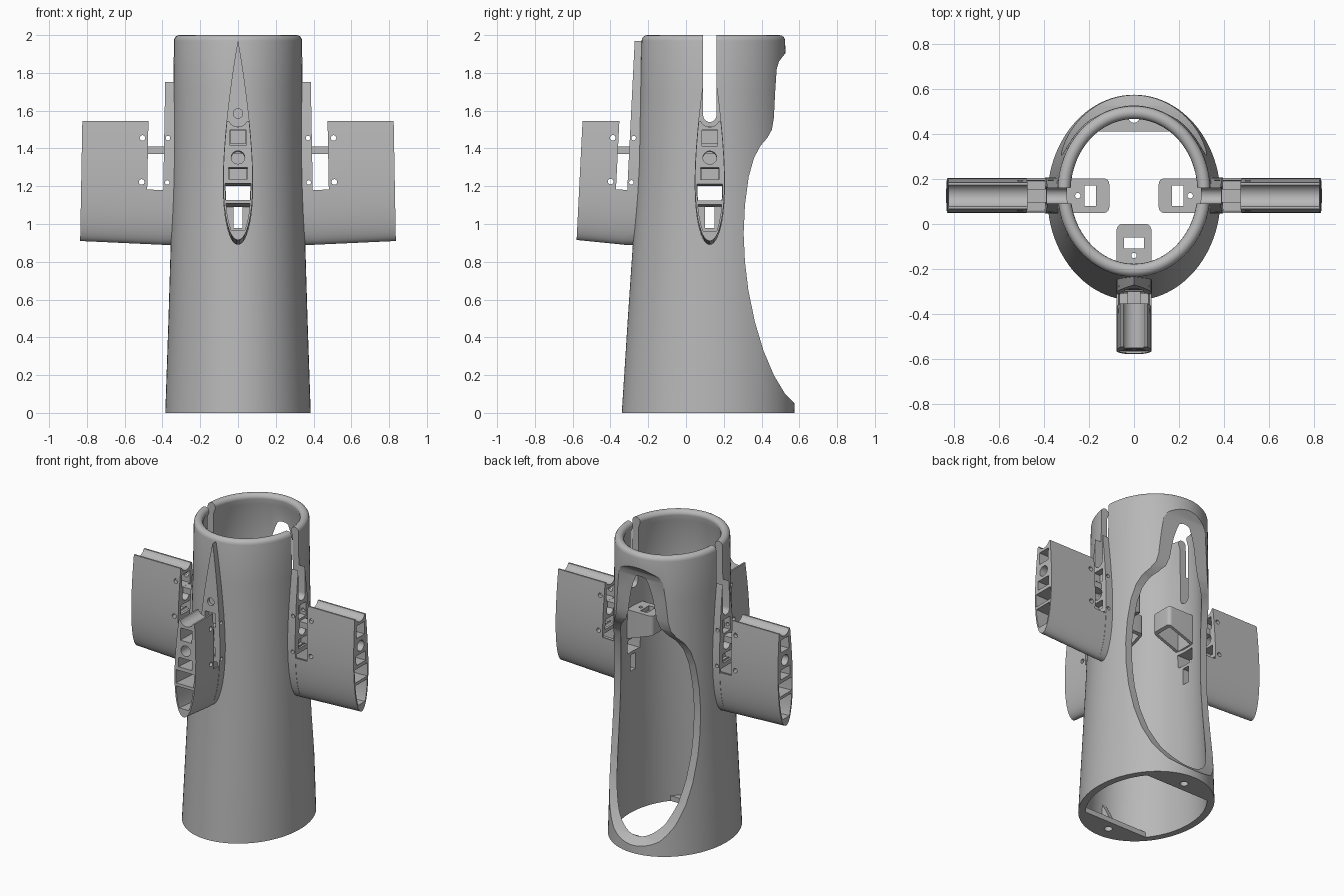
import bpy, bmesh, math
from mathutils import Vector

if "Cube" in bpy.data.objects:
    bpy.data.objects.remove(bpy.data.objects["Cube"])

grey = bpy.data.materials.new("plain_grey")
grey.diffuse_color = (0.48, 0.48, 0.48, 1)
grey.use_nodes = True
grey.node_tree.nodes["Principled BSDF"].inputs["Base Color"].default_value = grey.diffuse_color
CY = 0.126                      # y of the side fins
LE, TAIL = 0.89, 1.975          # fin section: nose and tail heights


def make(name, bm):
    bmesh.ops.recalc_face_normals(bm, faces=bm.faces[:])
    me = bpy.data.meshes.new(name)
    bm.to_mesh(me)
    bm.free()
    me.materials.append(grey)
    ob = bpy.data.objects.new(name, me)
    bpy.context.collection.objects.link(ob)
    return ob


def prism(name, pts, lo, hi, place):
    """Extrude a 2D outline; place(u, v, t) gives the 3D point."""
    bm = bmesh.new()
    a = [bm.verts.new(place(u, v, lo)) for u, v in pts]
    b = [bm.verts.new(place(u, v, hi)) for u, v in pts]
    n = len(pts)
    bm.faces.new(a)
    bm.faces.new(b[::-1])
    for i in range(n):
        bm.faces.new((a[i], a[(i + 1) % n], b[(i + 1) % n], b[i]))
    return make(name, bm)


def boolean(target, tool, op='DIFFERENCE'):
    m = target.modifiers.new("bool", 'BOOLEAN')
    m.operation, m.solver, m.object = op, 'EXACT', tool
    bpy.context.view_layer.objects.active = target
    bpy.ops.object.modifier_apply(modifier=m.name)
    bpy.data.objects.remove(tool)


def rect(u0, u1, v0, v1):
    return [(u0, v0), (u1, v0), (u1, v1), (u0, v1)]


def circle(u, v, r, n=24):
    return [(u + r * math.cos(2 * math.pi * i / n), v + r * math.sin(2 * math.pi * i / n)) for i in range(n)]


def half_width(z, t):
    c = TAIL - LE
    x = min(max((z - LE) / c, 0), 1)
    return 5 * t * c * (0.2969 * math.sqrt(x) - 0.126 * x - 0.3516 * x**2 + 0.2843 * x**3 - 0.1036 * x**4)


def section(z0, z1, t=0.148, inset=0.0, n=20):
    """Symmetric streamlined outline between two heights, as (width, z)."""
    zs = [z0 + (z1 - z0) * (1 - math.cos(math.pi / 2 * i / n)) for i in range(n + 1)]
    side = [(max(half_width(z, t) - inset, 0), z) for z in zs]
    return side + [(-w, z) for w, z in reversed(side) if w > 1e-4]


# local axes used below: e = outward, w = across, z = up
def along_e(w, z, e): return Vector((e, w, z))
def along_w(e, z, w): return Vector((e, w, z))
def along_z(e, w, z): return Vector((e, w, z))


class Station:
    def __init__(self, name, side, a, k, span, root, rise, box):
        self.name, self.side, self.a, self.k = name, side, a, k
        self.span, self.root, self.rise, self.box = span, root, rise, box

    def turn(self, d, w, z):
        return Vector((self.side * d, CY + w, z)) if self.side else Vector((w, -d, z))

    def world(self, p):
        e, w, z = p
        return self.turn(self.a - self.k * z + e, w, z)

    def fin_world(self, p):
        z = p.z + self.rise * max(p.x, 0) * min(max((1.545 - p.z) / 0.65, 0), 1)
        return self.world((p.x, p.y, z))

    def on_body(self, f):
        return lambda u, v, t: self.world(f(u, v, t))


STATIONS = [Station("right", 1, 0.417, 0.018, 0.435, 0.085, 0.046, 0.11),
            Station("left", -1, 0.417, 0.018, 0.435, 0.085, 0.046, 0.11),
            Station("front", 0, 0.37, 0.05, 0.255, 0.06, 0.1, 0.0)]


def remap(ob, f):
    bm = bmesh.new()
    bm.from_mesh(ob.data)
    for v in bm.verts:
        v.co = f(v.co.copy())
    bmesh.ops.recalc_face_normals(bm, faces=bm.faces[:])
    bm.to_mesh(ob.data)
    bm.free()


# tapered oval body shell: height, half width, front y, back y
PROFILE = [(0, .385, -.34, .575), (.5, .368, -.308, .56), (.9, .356, -.281, .547),
           (1.3, .347, -.258, .537), (1.7, .342, -.243, .53), (1.97, .34, -.235, .525), (2.01, .34, -.234, .524)]


def oval(z, inset):
    for p, q in zip(PROFILE, PROFILE[1:]):
        if z <= q[0]:
            f = (z - p[0]) / (q[0] - p[0])
            rx, y0, y1 = [p[i] + f * (q[i] - p[i]) for i in (1, 2, 3)]
            return rx - inset, (y1 - y0) / 2 - inset, (y0 + y1) / 2


WALL = 0.045
levels = [(p[0], 0) for p in PROFILE[:6]]
levels += [(1.97 + 0.03 * math.sin(a), 0.029 - 0.029 * math.cos(a))
           for a in [math.pi * i / 8 for i in range(1, 9)]]
levels += [(1.93, WALL)] + [(p[0], WALL) for p in reversed(PROFILE[:5])]
bm = bmesh.new()
N = 96
rings = []
for z, inset in levels:
    rx, ry, cy = oval(z, inset)
    rings.append([bm.verts.new((rx * math.cos(2 * math.pi * i / N), cy + ry * math.sin(2 * math.pi * i / N), z))
                  for i in range(N)])
for r, s in zip(rings, rings[1:] + rings[:1]):
    for i in range(N):
        bm.faces.new((r[i], r[(i + 1) % N], s[(i + 1) % N], s[i]))
body = make("body_shell", bm)

# raised fin fairings joined to the body
for s in STATIONS:
    boolean(body, prism("fairing", section(LE, TAIL - 0.005), -0.065, 0, s.on_body(along_e)), 'UNION')

# side slots, open at the top with a round end
slot = [(CY + 0.035 * math.cos(a), 1.575 + 0.035 * math.sin(a)) for a in [math.pi + math.pi * i / 12 for i in range(13)]]
slot += [(CY + 0.035, 2.2), (CY - 0.035, 2.2)]
boolean(body, prism("slot", slot, -0.7, 0.7, lambda y, z, x: Vector((x, y, z))))

# long curved opening in the back
back = [(1, 1.91), (.53, 1.91), (.515, 1.89), (.492, 1.86), (.48, 1.82), (.472, 1.7), (.465, 1.56), (.455, 1.5),
        (.43, 1.455), (.395, 1.415), (.36, 1.35), (.332, 1.25), (.312, 1.1), (.305, .95), (.312, .8), (.33, .65),
        (.365, .48), (.41, .33), (.465, .2), (.525, .1), (.575, .05), (1, .05)]
boolean(body, prism("back_cut", back, -1, 1, lambda y, z, x: Vector((x, y, z))))

for s in STATIONS:
    # window, pockets and pin holes in the fairings
    cuts = [(section(1.11, 1.2, inset=0.015), -0.2), (rect(-.025, .025, .98, 1.09), -0.2),
            (rect(-.045, .045, 1.23, 1.29), -0.045), (circle(0, 1.345, .036), -0.045),
            (rect(-.04, .04, 1.425, 1.515), -0.045)]
    if s.side == 0:
        cuts.append((circle(0, 1.585, .025), -0.02))
    for pts, depth in cuts:
        boolean(body, prism("cut", pts, depth, 0.1, s.on_body(along_e)))
    for z in (1.22, 1.455):
        boolean(body, prism("pin", circle(-0.02, z, .012, 16), -0.12, 0.12, s.on_body(along_w)))

    # hollow fin with a stepped root and a grooved top edge
    fin = prism(s.name + "_fin", section(LE, 1.545, 0.144), 0, s.span, along_e)
    boolean(fin, prism("notch", rect(-0.1, s.root, 1.18, 2), -0.2, 0.2, along_w))
    boolean(fin, prism("groove", circle(0, 1.565, .052, 32), -0.1, 1, along_e))
    for pts in (section(.945, 1.09, inset=.012), section(1.11, 1.2, inset=.012), rect(-.05, .05, 1.225, 1.29),
                circle(0, 1.345, .036), rect(-.042, .042, 1.41, 1.495)):
        boolean(fin, prism("cavity", pts, -0.1, 1, along_e))
    for z in (1.22, 1.455):
        boolean(fin, prism("pin", circle(s.root + 0.03, z, .015, 16), -0.2, 0.2, along_w))
    remap(fin, s.fin_world)

    # bar bridging the step
    prism(s.name + "_link_bar", rect(-.03, .03, 1.37, 1.41), -0.03, s.root + 0.015, s.on_body(along_e))

    # inner bracket box: rounded, open below, with a slot and a screw hole
    d0, d1, hw, r = s.box, s.box + (0.2 if s.side else 0.22), 0.077, 0.025
    plan = [(d1, -hw), (d1, hw)]
    for sy, a0 in ((1, math.pi / 2), (-1, math.pi)):
        plan += [(d0 + r + r * math.cos(a0 + math.pi / 12 * i), sy * (hw - r) + r * math.sin(a0 + math.pi / 12 * i))
                 for i in range(7)]
    box = prism(s.name + "_bracket", plan, 1.2, 1.42, along_z)
    boolean(box, prism("under", [(d0 - .05, 1.31), (d1 + .05, 1.2), (d1 + .05, 1), (d0 - .05, 1)], -.2, .2, along_w))
    boolean(box, prism("hollow", rect(d0 + .02, d1 - .015, -hw + .02, hw - .02), 1, 1.39, along_z))
    boolean(box, prism("slot", rect(d0 + .06, d0 + .11, -.045, .045), 1, 1.6, along_z))
    boolean(box, prism("screw", circle(d0 + .14, 0, .012, 16), 1, 1.6, along_z))
    remap(box, lambda p, s=s: s.turn(p.x, p.y, p.z))

# bottom flanges with screw holes
rx, ry, cy = oval(0, 0.01)
for name, sign, hole in (("back_flange", 1, .475), ("front_flange", -1, -.245)):
    a0 = math.asin(0.293 / ry)
    arc = [a0 + (math.pi - 2 * a0) * i / 24 for i in range(25)]
    pts = [(rx * math.cos(a), cy + sign * ry * math.sin(a)) for a in arc]
    flange = prism(name, pts, 0, 0.035, lambda x, y, z: Vector((x, y, z)))
    boolean(flange, prism("screw", circle(0, hole, .025), -1, 1, lambda x, y, z: Vector((x, y, z))))

# small rib standing on the front flange
prism("front_rib", [(-.31, .03), (-.2, .03), (-.29, .2), (-.31, .2)], -.015, .015, lambda y, z, x: Vector((x, y, z)))

for ob in bpy.data.objects:
    ob.select_set(True)
bpy.context.view_layer.objects.active = body
bpy.ops.object.shade_smooth_by_angle(angle=math.radians(30))
